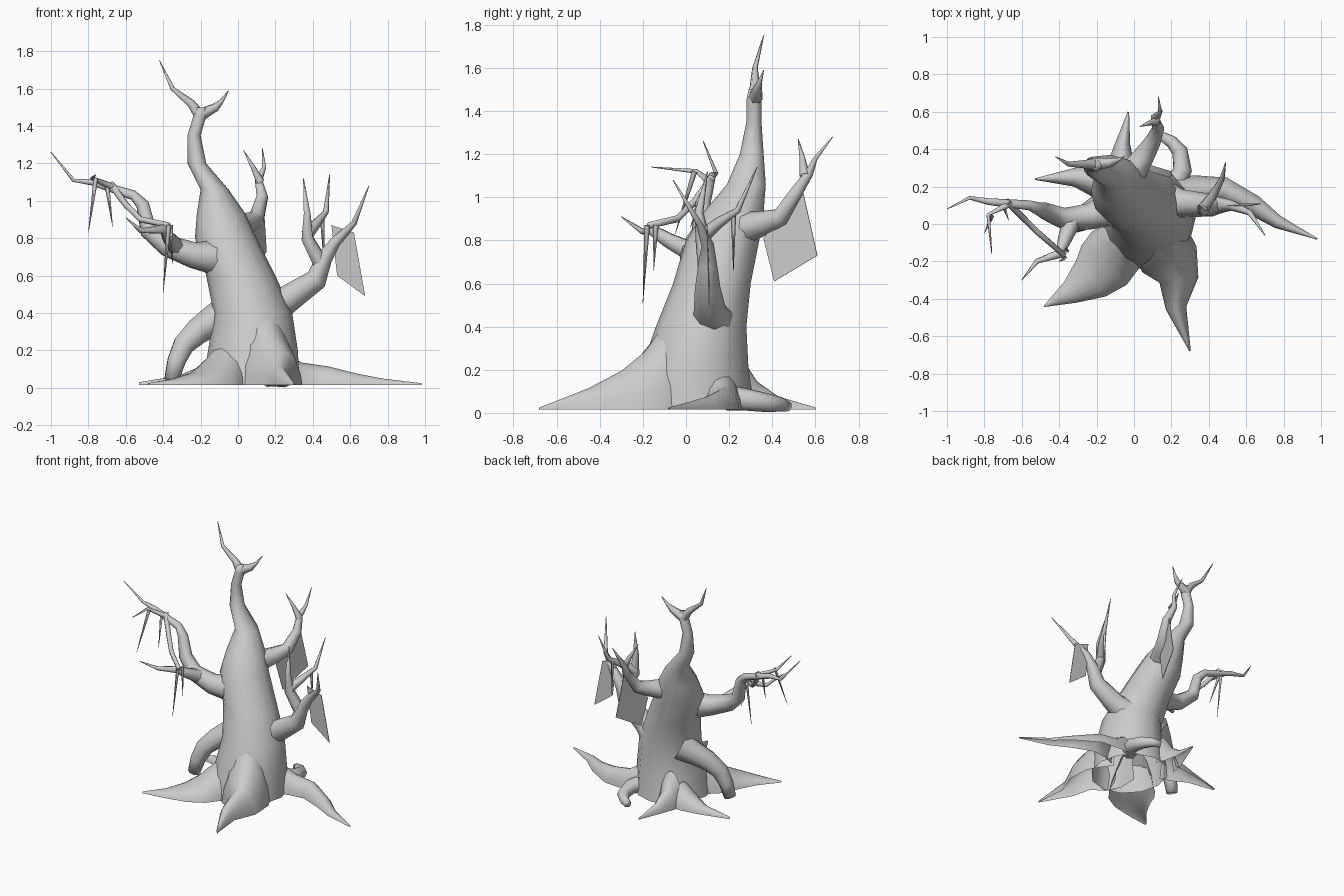
import bpy, bmesh, math
from mathutils import Vector

default_cube = bpy.data.objects.get("Cube")
if default_cube:
    bpy.data.objects.remove(default_cube, do_unlink=True)

# Single bark colour
bark = bpy.data.materials.new("grey_bark")
bark.use_nodes = True
COLOUR = (0.6, 0.6, 0.6, 1.0)
bark.diffuse_color = COLOUR
bark.node_tree.nodes["Principled BSDF"].inputs["Base Color"].default_value = COLOUR


def finish(name, bm, smooth=True):
    """Turn a bmesh into a named, shaded object."""
    mesh = bpy.data.meshes.new(name)
    bm.to_mesh(mesh)
    bm.free()
    mesh.materials.append(bark)
    for poly in mesh.polygons:
        poly.use_smooth = smooth
    obj = bpy.data.objects.new(name, mesh)
    bpy.context.scene.collection.objects.link(obj)
    return obj


def loft(name, rings, closed=True, cap=False):
    """Skin a list of rings with quads; arches stay open at the bottom."""
    bm = bmesh.new()
    loops = [[bm.verts.new(co) for co in ring] for ring in rings]
    count = len(loops[0])
    for low, high in zip(loops, loops[1:]):
        for i in range(count if closed else count - 1):
            j = (i + 1) % count
            bm.faces.new((low[i], low[j], high[j], high[i]))
    if cap:
        bm.faces.new(loops[-1])
    bmesh.ops.recalc_face_normals(bm, faces=bm.faces)
    return finish(name, bm)


def limb(name, start, end, path, sides=6, power=1.0):
    """Tapered branch along a path, radius going from start to end."""
    points = [Vector(p) for p in path]
    last = len(points) - 1
    rings, side = [], Vector((0, 1, 0.2))
    for i, point in enumerate(points):
        before, after = points[max(i - 1, 0)], points[min(i + 1, last)]
        along = (after - before).normalized()
        side = (side - along * side.dot(along)).normalized()
        up = along.cross(side)
        radius = start + (end - start) * (i / last) ** power
        rings.append([point + radius * (side * math.cos(a) + up * math.sin(a))
                      for a in (math.tau * k / sides for k in range(sides))])
    return loft(name, rings, cap=True)


def root(name, path, sides=8):
    """Hollow arched root; path holds x, y, crest height and half width."""
    rings = []
    last = len(path) - 1
    for i, (x, y, crest, width) in enumerate(path):
        before, after = path[max(i - 1, 0)], path[min(i + 1, last)]
        along = Vector((after[0] - before[0], after[1] - before[1], 0)).normalized()
        across = along.cross(Vector((0, 0, 1)))
        ring = []
        for k in range(sides + 1):
            a = math.pi * k / sides
            spot = Vector((x, y, 0.015)) + across * width * math.cos(a)
            spot.z += crest * max(math.sin(a), 0) ** 1.2
            ring.append(spot)
        rings.append(ring)
    return loft(name, rings, closed=False)


def sheet(name, corners):
    """Thin hanging cloth."""
    bm = bmesh.new()
    bm.faces.new([bm.verts.new(c) for c in corners])
    obj = finish(name, bm, smooth=False)
    obj.modifiers.new("thickness", "SOLIDIFY").thickness = 0.004
    return obj


# Trunk: height, then x and y extents of each oval ring
TRUNK = [
    (.015, -.19, .33, -.25, .32), (.2, -.16, .32, -.21, .29), (.4, -.13, .29, -.14, .28),
    (.6, -.17, .2, -.06, .3), (.8, -.23, .1, 0, .34), (.93, -.22, .04, .08, .36),
    (1.06, -.2, -.05, .19, .37), (1.2, -.27, -.17, .25, .36),
    (1.35, -.27, -.2, .28, .35), (1.45, -.24, -.17, .28, .35), (1.5, -.23, -.17, .29, .34),
]
SIDES = 12
trunk_rings = []
for z, x0, x1, y0, y1 in TRUNK:
    trunk_rings.append([
        ((x0 + x1) / 2 + (x1 - x0) / 2 * math.cos(a), (y0 + y1) / 2 + (y1 - y0) / 2 * math.sin(a), z)
        for a in (math.tau * k / SIDES for k in range(SIDES))])
loft("trunk", trunk_rings, cap=True)

# Fork at the crown
limb("crown_long_twig", .035, .002,
     [(-.2, .32, 1.45), (-.25, .32, 1.52), (-.35, .32, 1.6), (-.42, .36, 1.75)])
limb("crown_short_twig", .035, .002,
     [(-.2, .32, 1.46), (-.12, .33, 1.5), (-.09, .34, 1.53), (-.05, .36, 1.59)])

# Spreading roots
root("front_left_root", [(.11, .02, .58, .12), (.14, -.09, .41, .16), (.19, -.19, .27, .16),
                         (.24, -.3, .18, .105), (.225, -.45, .1, .055), (.3, -.68, .01, .004)])
root("front_right_root", [(-.03, -.04, .28, .13), (-.1, -.14, .18, .16), (-.16, -.22, .11, .16),
                          (-.23, -.29, .07, .125), (-.34, -.365, .035, .065), (-.48, -.44, .01, .004)])
root("left_root", [(.24, .16, .18, .1), (.34, .18, .12, .08), (.48, .18, .1, .07),
                   (.64, .1, .06, .055), (.77, .01, .035, .035), (.98, -.08, .01, .004)])
root("back_root", [(-.06, .26, .24, .09), (-.07, .33, .13, .07), (-.06, .43, .06, .04),
                   (-.03, .6, .01, .004)])
root("right_root", [(-.12, .22, .16, .1), (-.2, .23, .1, .09), (-.32, .25, .05, .05),
                    (-.53, .24, .015, .004)])
limb("curled_root", .06, .025, [(.21, .2, .07), (.26, .29, .06), (.245, .39, .045), (.2, .44, .04), (.15, .47, .03)],
     sides=8)
limb("arched_root", .1, .042, [(-.06, .15, .4), (-.14, .11, .355), (-.22, .06, .3), (-.29, .02, .23),
                               (-.33, 0, .14), (-.355, -.01, .04)], sides=8, power=.8)

# Right bough with its twigs
limb("right_bough", .095, .002, [(-.13, .08, .7), (-.24, .04, .71), (-.38, .03, .76), (-.48, .07, .84),
                                 (-.51, .08, .98), (-.56, .1, 1.03), (-.78, .12, 1.1),
                                 (-.88, .14, 1.11), (-1, .08, 1.26)], sides=8, power=.65)
limb("right_lower_branch", .05, .002, [(-.33, .02, .75), (-.37, -.08, .8), (-.4, -.16, .85),
                                       (-.52, -.2, .84), (-.6, -.3, .91)])
limb("right_side_twig", .02, .002, [(-.66, .11, 1.07), (-.78, .05, 1.12), (-.76, -.16, 1.14)])
limb("right_crossing_vine", .02, .015, [(-.68, .12, 1.09), (-.6, .04, .98), (-.52, -.04, .9),
                                        (-.37, -.17, .87)])

# Left bough with its twigs
limb("left_bough", .1, .002, [(.16, .14, .42), (.26, .11, .47), (.42, .1, .58), (.46, .1, .69),
                              (.52, .1, .78), (.62, .06, .88), (.7, -.06, 1.08)], sides=8, power=.8)
limb("left_upright_branch", .045, .002, [(.44, .1, .67), (.37, .08, .8), (.37, .06, .93),
                                         (.35, .1, 1.12)], power=1.4)
limb("left_back_twig", .035, .002, [(.37, .08, .82), (.42, .15, .88), (.47, .24, .94), (.49, .33, 1.14)],
     power=1.3)

# Back bough
limb("back_bough", .08, .002, [(-.03, .24, .85), (.05, .36, .88), (.1, .44, .91), (.13, .51, 1.02),
                               (.11, .57, 1.11), (.14, .6, 1.18), (.13, .68, 1.28)], sides=8, power=.7)
limb("back_bough_twig", .025, .002, [(.12, .55, 1.1), (.08, .54, 1.18), (.03, .52, 1.27)])

# Thin hanging tendrils
for name, top, tip in [
        ("outer_tendril", (-.76, .04, 1.12), (-.8, -.05, .83)),
        ("inner_tendril", (-.7, .1, 1.08), (-.67, .02, .86)),
        ("long_tendril", (-.37, -.18, .87), (-.4, -.2, .51)),
        ("short_tendril", (-.36, -.14, .87), (-.35, -.15, .66)),
        ("left_tendril", (.45, .22, .92), (.46, .22, .66))]:
    limb(name, .013, .001, [top, tip], sides=4)

# Hanging cloths
sheet("left_cloth", [(.5, .1, .87), (.62, .1, .83), (.68, .11, .49), (.53, .11, .6)])
sheet("back_cloth", [(.06, .36, .81), (.13, .54, 1.04), (.15, .61, .73), (.08, .41, .61)])
